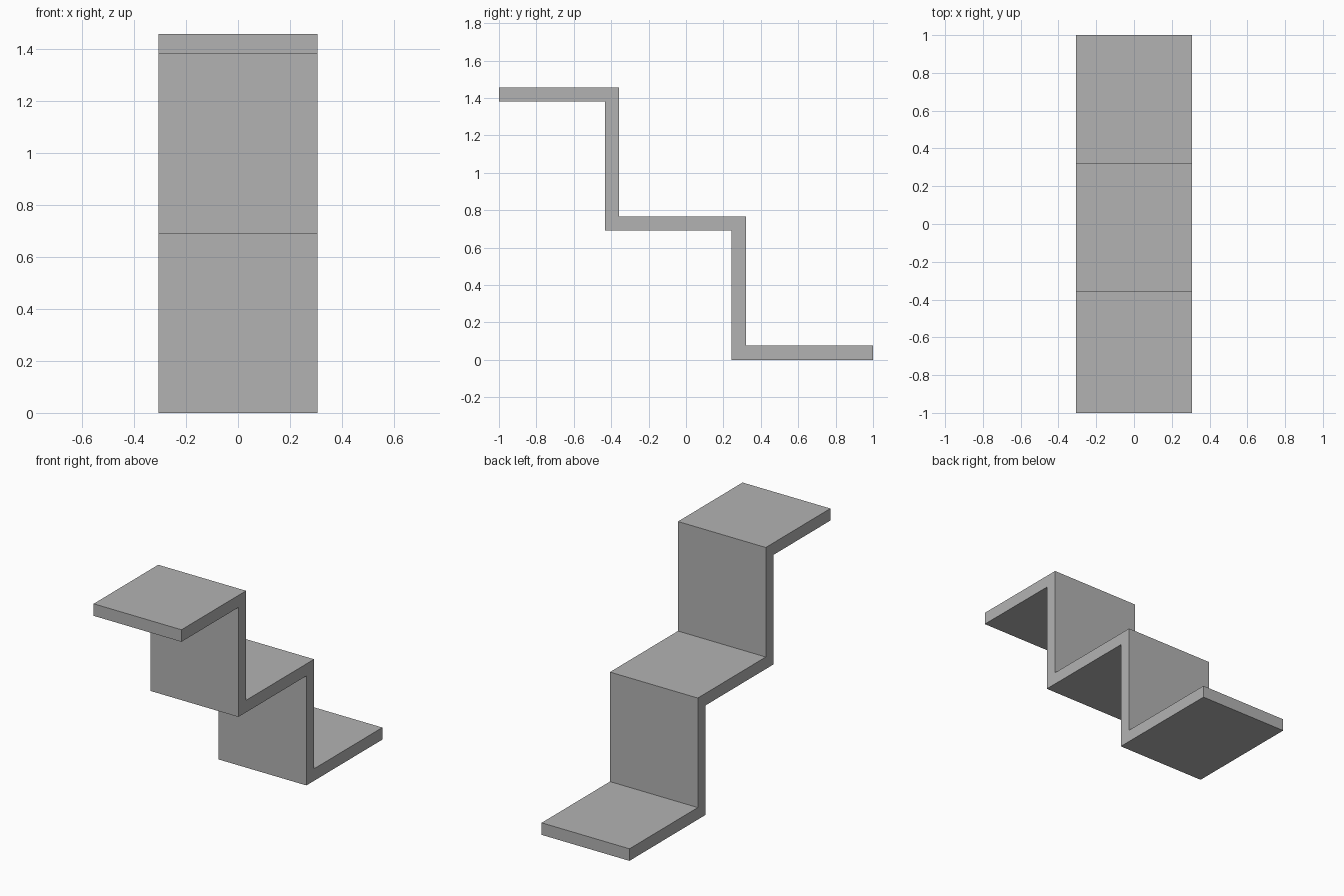
import bpy
import bmesh

cube = bpy.data.objects.get("Cube")
if cube:
    bpy.data.objects.remove(cube, do_unlink=True)

HALF_WIDTH = 0.306
THICK = 0.076
RUN = 0.677      # depth from one riser to the next
RISE = 0.69      # height from one tread to the next
RISER_Y = 0.244  # front face of the lowest riser

# Plain grey material
grey = bpy.data.materials.new("mid_grey")
grey.use_nodes = True
colour = (0.45, 0.45, 0.45, 1)
grey.diffuse_color = colour
grey.node_tree.nodes["Principled BSDF"].inputs["Base Color"].default_value = colour

# Folded stair profile in (y, z): underside going up, then top side going down
upper_y = RISER_Y - RUN
under = [(1, 0), (RISER_Y, 0), (RISER_Y, RISE),
         (upper_y, RISE), (upper_y, 2 * RISE), (-1, 2 * RISE)]
top = [(-1, 2 * RISE + THICK), (upper_y + THICK, 2 * RISE + THICK),
       (upper_y + THICK, RISE + THICK), (RISER_Y + THICK, RISE + THICK),
       (RISER_Y + THICK, THICK), (1, THICK)]

# Extrude the profile across the width
bm = bmesh.new()
side = bm.faces.new([bm.verts.new((-HALF_WIDTH, y, z)) for y, z in under + top])
extruded = bmesh.ops.extrude_face_region(bm, geom=[side])
moved = [v for v in extruded["geom"] if isinstance(v, bmesh.types.BMVert)]
bmesh.ops.translate(bm, verts=moved, vec=(2 * HALF_WIDTH, 0, 0))
bmesh.ops.recalc_face_normals(bm, faces=bm.faces)

mesh = bpy.data.meshes.new("folded_steps")
bm.to_mesh(mesh)
bm.free()
mesh.materials.append(grey)
bpy.context.collection.objects.link(bpy.data.objects.new("folded_steps", mesh))
